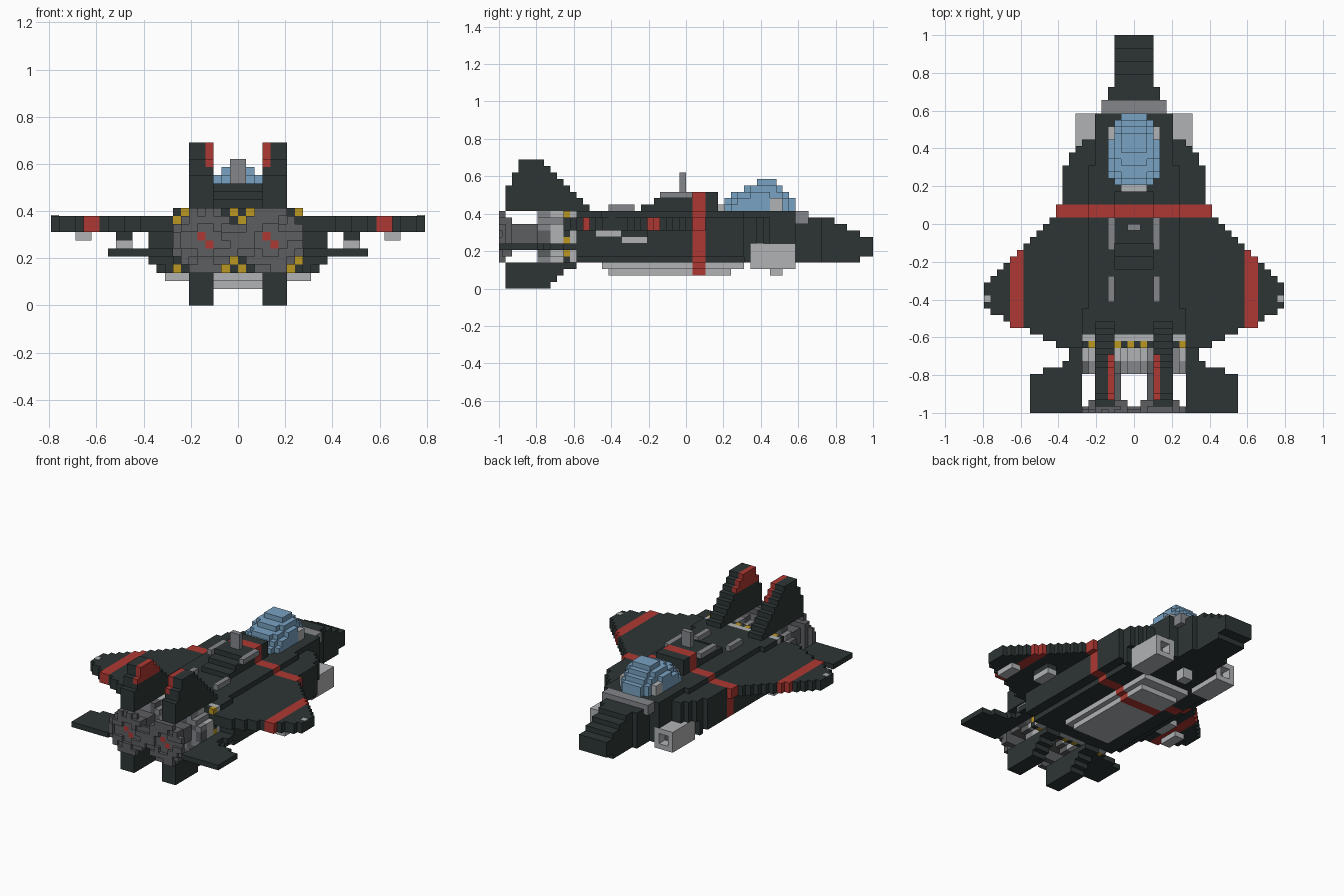
import bpy, bmesh, random
from mathutils import Matrix, Vector

random.seed(4)
U = 1 / 29  # edge of one block

cube = bpy.data.objects.get("Cube")
if cube:
    bpy.data.objects.remove(cube, do_unlink=True)

COLOURS = {
    "dark_green_grey": (0.027, 0.036, 0.035),
    "red": (0.43, 0.04, 0.033),
    "light_grey": (0.44, 0.45, 0.46),
    "mid_grey": (0.23, 0.24, 0.26),
    "dark_grey": (0.11, 0.112, 0.12),
    "canopy_blue": (0.19, 0.36, 0.54),
    "yellow": (0.5, 0.31, 0.015),
}
MATS = {}
for name, rgb in COLOURS.items():
    m = bpy.data.materials.new(name)
    m.use_nodes = True
    m.diffuse_color = (*rgb, 1)
    m.node_tree.nodes["Principled BSDF"].inputs["Base Color"].default_value = (*rgb, 1)
    MATS[name] = m
DARK, RED, LIGHT, MID, STEEL, BLUE, YELLOW = COLOURS


def build(name, boxes, mirror=False):
    """One object from (x0, x1, y0, y1, z0, z1, colour) boxes in block units."""
    bm = bmesh.new()
    slots = []
    for x0, x1, y0, y1, z0, z1, col in boxes:
        if col not in slots:
            slots.append(col)
        spans = [(x0, x1), (-x1, -x0)] if mirror else [(x0, x1)]
        for a, b in spans:
            mid = Vector(((a + b) / 2, (y0 + y1) / 2, (z0 + z1) / 2)) * U
            size = Vector((b - a, y1 - y0, z1 - z0)) * U
            mat = Matrix.Translation(mid) @ Matrix.Diagonal((*size, 1))
            verts = bmesh.ops.create_cube(bm, size=1, matrix=mat)["verts"]
            for f in {f for v in verts for f in v.link_faces}:
                f.material_index = slots.index(col)
    me = bpy.data.meshes.new(name)
    bm.to_mesh(me)
    bm.free()
    for s in slots:
        me.materials.append(MATS[s])
    ob = bpy.data.objects.new(name, me)
    bpy.context.collection.objects.link(ob)
    return ob


def section(hw, y0, y1, z0, z1, col=DARK):
    """Box centred on x = 0."""
    return (-hw, hw, y0, y1, z0, z1, col)


# Main fuselage with the red band around it
body = []
for y0, y1, deck, col in ((-17, -13, 8, DARK), (-13, 1, 7, DARK), (1, 3, 7, RED), (3, 9, 7, DARK)):
    body += [section(9, y0, y1, 4, 5, col), section(11, y0, y1, 5, 11, col),
             section(deck, y0, y1, 11, 12, col)]
build("fuselage", body)

# Tapering forebody, narrower underneath beside the intakes
fore = []
for y, hw in zip(range(9, 17), (10, 10, 9, 8, 6, 6, 6, 6)):
    low = hw if y < 10 else 5
    fore += [section(low, y, y + 1, 4, 7), section(hw, y, y + 1, 7, 11),
             section(min(hw, 6), y, y + 1, 11, 12)]
build("forebody", fore)

# Stepped nose
build("nose", [section(4, 17, 21, 4, 11), section(3, 21, 23, 4, 11),
               section(3, 23, 25, 4, 10), section(3, 25, 27, 4, 9), section(3, 27, 29, 5, 8)])
build("nose_collar", [section(5, 17, 19, 10, 12, MID)])

# Raised spine, rails and antenna
build("spine", [section(3, 3, 5, 12, 15), section(3, 1, 3, 12, 15, RED),
                section(3, -3, 1, 12, 15), section(3, -5, -3, 12, 14), section(3, -7, -5, 12, 13)])
build("deck_rails", [(3, 4, -4, 1, 14, 15, MID), (3, 4, -12, -8, 12, 13, MID)], True)
build("antenna", [section(1, -1, 0, 15, 18, MID)])

# Domed canopy made of single blocks in shrinking layers
dome = []
for z, (y0, y1, hw) in enumerate(((5, 17, 4), (6, 17, 4), (7, 16, 3.4), (9, 15, 3), (11, 14, 2)), 12):
    mid, half = (y0 + y1) / 2, (y1 - y0) / 2
    for y in range(y0, y1):
        for x in range(4):
            if ((x + .5) / hw) ** 2 + ((y + .5 - mid) / half) ** 2 < 1.2:
                frame = y == 5 or (x == 3 and y in (13, 14) and z < 14)
                dome.append((x, x + 1, y, y + 1, z, z + 1, LIGHT if frame else BLUE))
build("canopy", dome, True)

# Wings, one row of blocks at a time, with red tip stripes
wing = []
trailing = {-14: 22, -15: 20, -16: 19, -17: 16, -18: 14, -19: 12}
for y in range(-19, 3):
    tip = trailing.get(y, min(23, 13 - y))
    inner = 8 if y < -17 else 11
    if y >= 1:
        wing.append((inner, max(tip, 12), y, y + 1, 9, 11, RED))
        continue
    for a, b, col in ((inner, 17, DARK), (17, 19, RED), (19, 23, DARK)):
        if tip > a:
            wing.append((a, min(b, tip), y, y + 1, 9, 11, col))
build("wings", wing, True)
build("wing_tip_lights", [(22, 23, -12, -11, 10.9, 11.1, LIGHT)], True)
build("wing_stores", [(18, 20, -14, -10, 8, 9, LIGHT), (13, 15, -10, -6, 7, 8, LIGHT),
                      (13, 15, -10, -6, 8, 9, DARK)], True)

# Tailplanes
build("tailplanes", [(8, 11, -19, -17, 6, 7, DARK), (8, 10, -21, -19, 6, 7, DARK),
                     (8, 11, -22, -21, 6, 7, DARK), (8, 14, -23, -22, 6, 7, DARK),
                     (8, 16, -29, -23, 6, 7, DARK)], True)

# Upper fins with red inner tops
fins = []
for y in range(-28, -15):
    top = {-28: 16, -27: 18}.get(y, min(20, -3 - y))
    fins += [(4, 6, y, y + 1, 12, top, DARK), (3, 4, y, y + 1, 12, min(top, 17), DARK)]
    if top > 17:
        fins.append((3, 4, y, y + 1, 17, top, RED))
build("upper_fins", fins, True)

# Lower fins
build("lower_fins", [(3, 6, -28, -21, 0, 4, DARK), (3, 6, -21, -20, 1, 4, DARK),
                     (3, 6, -20, -19, 2, 4, DARK), (3, 6, -19, -17, 3, 4, DARK)], True)

# Engine block: grey collar, hazard ring and mixed grey machinery
engine = [section(8, -18, -17, 4, 12, LIGHT)]
for x in range(-8, 8):
    for z in range(4, 12):
        engine.append((x, x + 1, -19, -18, z, z + 1, YELLOW if (x + z) % 2 == 0 else DARK))
        if abs(abs(x + .5) - 4) + abs(z + .5 - 8) < 6:
            col = random.choice((LIGHT, LIGHT, MID))
            engine.append((x, x + 1, -21, -19, z, z + 1, col))
            engine.append((x, x + 1, -23, -21, z, z + 1, random.choice((STEEL, MID))))
build("engine_block", engine)

# Exhaust nozzles: octagonal discs with uneven petals on thin tubes
nozzles = []
for cx in (-4, 4):
    nozzles.append((cx - 2, cx + 2, -28, -23, 7, 10, STEEL))
    for i in range(-4, 4):
        for k in range(-4, 4):
            r = abs(i + .5) + abs(k + .5)
            if r >= 6:
                continue
            back = -28.4 if r < 3 else -29 + random.choice((0, 0, .5))
            front = -27 if max(abs(i + .5), abs(k + .5)) < 3 else -28
            col = RED if (i, k) in ((-1, 0), (0, -1)) else STEEL
            nozzles.append((cx + i, cx + i + 1, back, front, 8 + k, 9 + k, col))
build("exhaust_nozzles", nozzles)

# Square intakes with open fronts
build("intakes", [(5, 9, 10, 15, 3, 7, LIGHT), (5, 6, 15, 17, 3, 7, LIGHT),
                  (8, 9, 15, 17, 3, 7, LIGHT), (6, 8, 15, 17, 3, 4, LIGHT),
                  (6, 8, 15, 17, 6, 7, LIGHT), (6, 8, 14.9, 15.1, 4, 6, STEEL)], True)

# Belly pod crossed by the red band, and the small block ahead of it
build("belly_pod", [section(5, -13, 1, 3, 4, LIGHT), section(5, 3, 9, 3, 4, LIGHT),
                    section(4, -12, 1, 2, 3, LIGHT), section(4, 3, 7, 2, 3, LIGHT),
                    section(5, 1, 3, 3, 4, RED), section(4, 1, 3, 2, 3, RED)])
build("nose_sensor", [section(1, 13, 15, 2, 4, LIGHT)])
